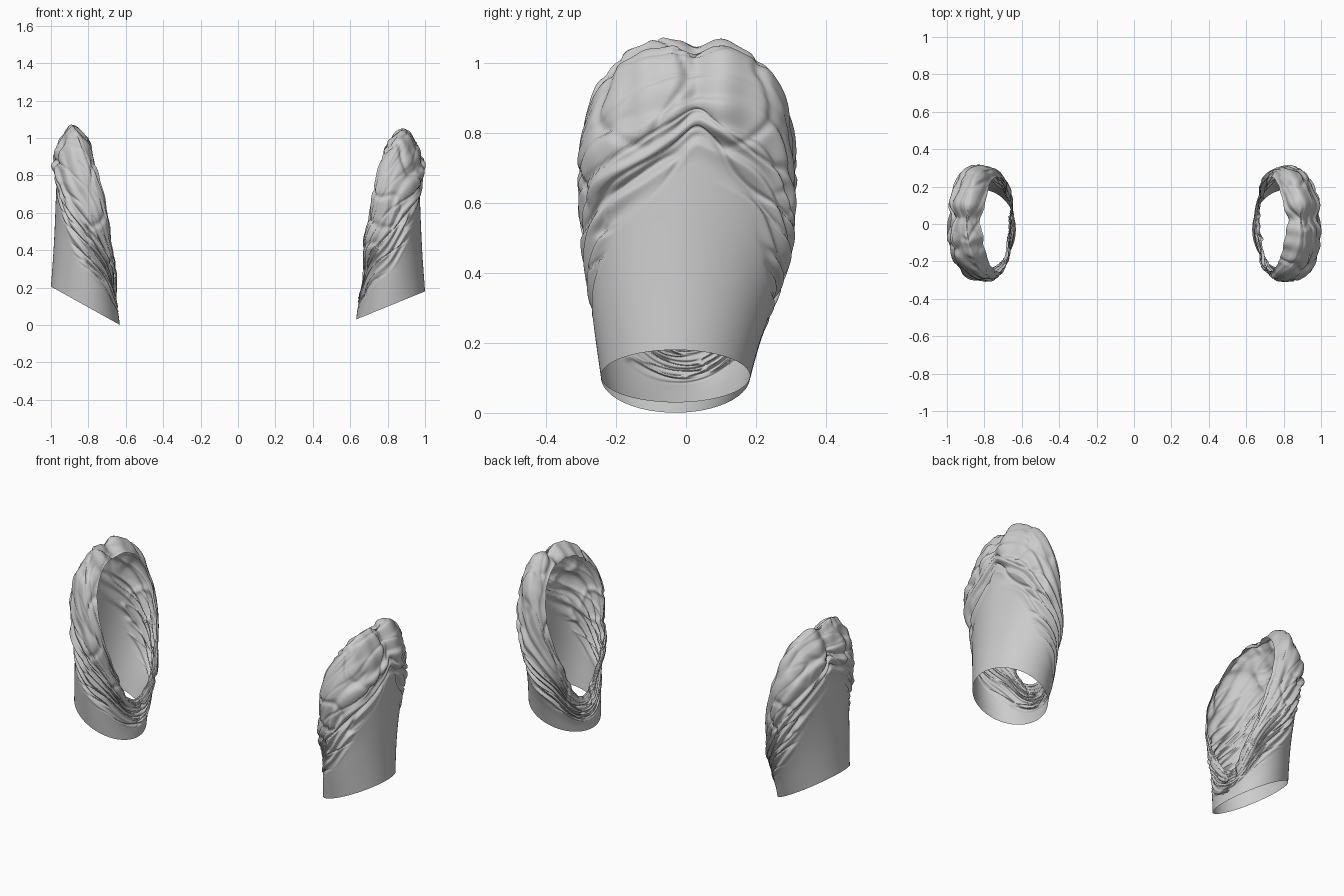
import bpy, bmesh, math
from mathutils import Vector, noise

if "Cube" in bpy.data.objects:
    bpy.data.objects.remove(bpy.data.objects["Cube"])

# Tilted loops from hem to armhole: inner x, inner z, outer x, outer z,
# half width, y centre, egg factor, x bow, chevron peak
LOOPS = [
    (.632, .030, 1.00, .180, .213, -.030, .00, 1.0, .0),
    (.636, .065, .985, .400, .238, -.022, .05, 1.0, .35),
    (.640, .095, .975, .640, .266, -.008, .10, 1.05, .85),
    (.643, .125, .972, .815, .288, .003, .18, 1.1, 1.0),
    (.646, .155, .995, .900, .302, .004, .24, 1.35, .7),
    (.650, .185, .960, .995, .300, .003, .32, 1.65, .25),
    (.656, .205, .895, 1.06, .280, .003, .38, 1.9, .0),
    (.665, .225, .805, 1.00, .240, .000, .36, 1.9, .0),
]
NU, NV = 240, 140


def smooth(a, b, x):
    t = max(0, min(1, (x - a) / (b - a)))
    return t * t * (3 - 2 * t)


def wrap(a):
    return (a + math.pi) % (2 * math.pi) - math.pi


def loop_params(v):
    i = min(int(v), len(LOOPS) - 2)
    t = v - i
    n = len(LOOPS) - 1
    quad = [LOOPS[max(0, min(n, i + k))] for k in (-1, 0, 1, 2)]
    return [.5 * (2 * b + (c - a) * t + (2 * a - 5 * b + 4 * c - d) * t * t
                  + (3 * b - a - 3 * c + d) * t ** 3) for a, b, c, d in zip(*quad)]


def base_point(a, v):
    xi, zi, xo, zo, w, yc, egg, bow, peak = loop_params(v)
    c = math.cos(a)
    t = (1 + c) / 2
    off = math.sqrt(wrap(a - .08 * t) ** 2 + .003) / math.pi
    tz = t + (1 - min(1, off) ** .8 - t) * peak * smooth(0, .3, t)
    return Vector((xi + (xo - xi) * t ** bow,
                   yc + w * math.sin(a) * (1 + egg * c),
                   zi + (zo - zi) * tz))


def fold_height(a, v, p, seed):
    # Diagonal drape folds, two puffs and the central gather
    s, c = math.sin(a), math.cos(a)
    off, t = wrap(a), (1 + c) / 2
    wob = noise.noise(Vector((s * 1.2, c * 1.2, seed)))
    start = 1.4 + 1.0 * smooth(.6, 1, t)
    drape = smooth(start, start + .7, v) * (1 - .75 * smooth(4, 5.2, v))
    saw = (v * 1.5 + wob * 1.0 + .1) % 1.0
    ridge = smooth(0, .7, saw) if saw < .7 else 1 - smooth(.7, 1, saw)
    h = .015 * drape * (ridge - .6) * (.35 + .65 * smooth(0, .35, t))
    crease = abs(noise.noise(Vector((s * 1.3, c * 1.3 + v * 1.7, seed + 5))))
    h -= .012 * drape * math.exp(-(crease / .07) ** 2)
    # Puffs on both sides of the gather
    upper = smooth(3, 4.2, v)
    h += .008 * upper * math.exp(-((abs(off) - .6) / .4) ** 2)
    h -= .035 * upper * math.exp(-((off - .06) / .13) ** 2)
    # Creases radiating from the gather and broad soft lumps
    h += .004 * upper * math.cos(off * 22 + wob * 3) * math.exp(-(off / .6) ** 2)
    h += .022 * upper * noise.noise(p * 4.5 + Vector((0, 0, seed)))
    dent = abs(noise.noise(p * 5 + Vector((seed, 3, 0))))
    h -= .010 * upper * math.exp(-(dent / .08) ** 2)
    # Gathered armhole edge
    return h + .003 * smooth(6, 7, v) * math.sin(a * 17 + 3 * wob)


def sleeve(name, side, seed):
    bm = bmesh.new()
    top = len(LOOPS) - 1
    grid = []
    for j in range(NV + 1):
        v = top * j / NV
        row = []
        for i in range(NU):
            a = 2 * math.pi * i / NU
            p = base_point(a, v)
            da = base_point(a + .01, v) - base_point(a - .01, v)
            dv = base_point(a, min(top, v + .02)) - base_point(a, max(0, v - .02))
            p += da.cross(dv).normalized() * fold_height(a, v, p, seed)
            if side < 0:  # the left sleeve hangs at a slightly different tilt
                p.z += -.03 + .14 * (p.x - .632) + .022 * p.z
            row.append(bm.verts.new((side * p.x, p.y, max(0, p.z))))
        grid.append(row)
    for j in range(NV):
        for i in range(NU):
            k = (i + 1) % NU
            f = [grid[j][i], grid[j][k], grid[j + 1][k], grid[j + 1][i]]
            bm.faces.new(f if side > 0 else f[::-1])
    me = bpy.data.meshes.new(name)
    bm.to_mesh(me)
    bm.free()
    me.shade_smooth()
    ob = bpy.data.objects.new(name, me)
    bpy.context.collection.objects.link(ob)


sleeve("right_sleeve", 1, 2.3)
sleeve("left_sleeve", -1, 2.9)
